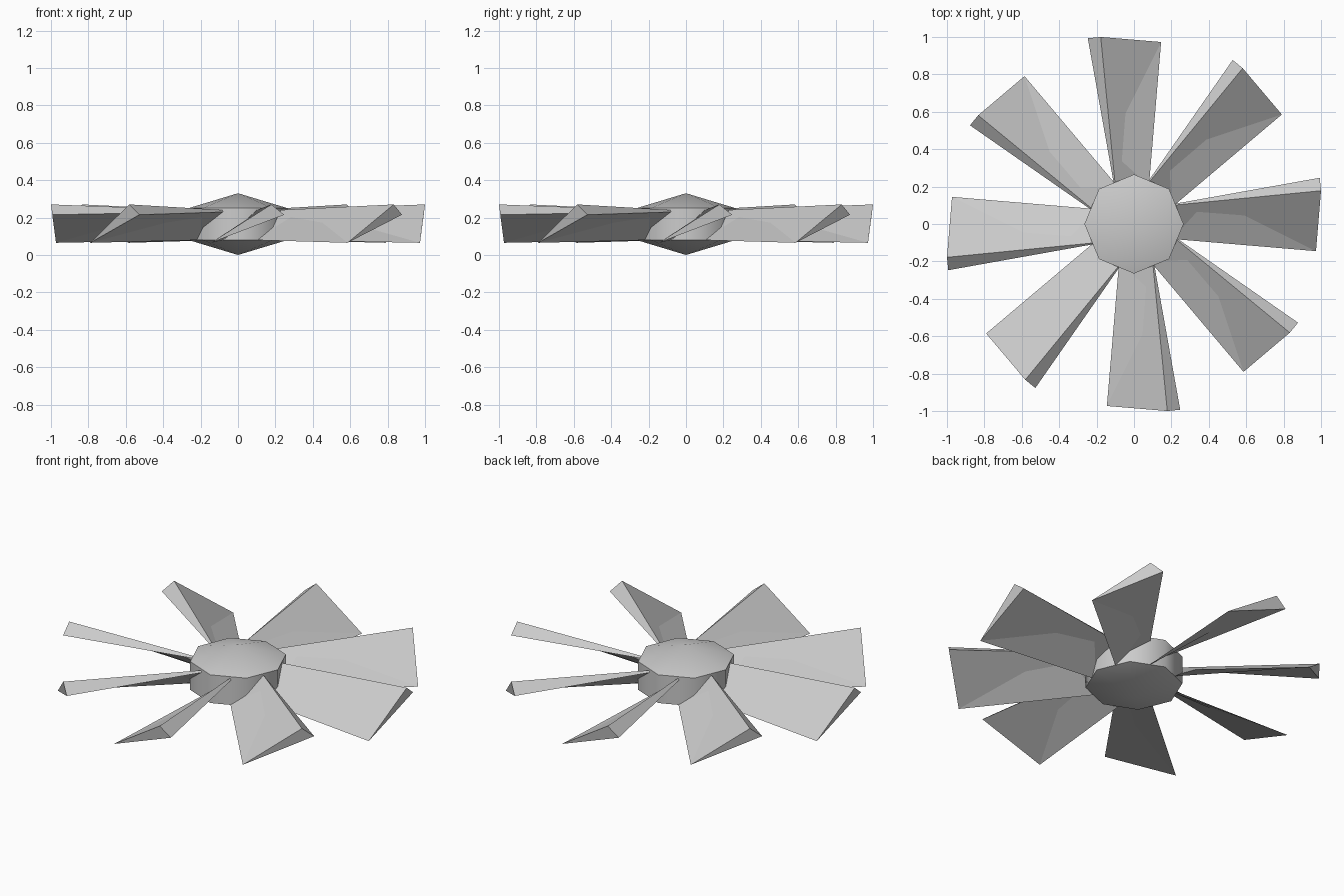
import bpy
import bmesh
from math import pi, radians
from mathutils import Matrix, Vector

cube = bpy.data.objects.get("Cube")
if cube:
    bpy.data.objects.remove(cube, do_unlink=True)

BLADES = 8
HUB_RADIUS = 0.265

grey = bpy.data.materials.new("plain grey")
grey.use_nodes = True
colour = (0.6, 0.6, 0.6, 1)
grey.diffuse_color = colour
grey.node_tree.nodes["Principled BSDF"].inputs["Base Color"].default_value = colour


def add_object(name, bm):
    bmesh.ops.recalc_face_normals(bm, faces=bm.faces[:])
    mesh = bpy.data.meshes.new(name)
    bm.to_mesh(mesh)
    bm.free()
    mesh.materials.append(grey)
    obj = bpy.data.objects.new(name, mesh)
    bpy.context.collection.objects.link(obj)
    return obj


# Hub: octagonal drum with a shallow pointed cap above and below
bm = bmesh.new()
rims = []
for z in (0.08, 0.25):
    rim = bmesh.ops.create_circle(bm, segments=8, radius=HUB_RADIUS,
                                  matrix=Matrix.Translation((0, 0, z)))
    rims.append(rim["verts"])
bmesh.ops.bridge_loops(bm, edges=bm.edges[:])
for rim, tip_z in zip(rims, (0.0, 0.33)):
    tip = bm.verts.new((0, 0, tip_z))
    for edge in [e for e in bm.edges if all(v in rim for v in e.verts)]:
        bm.faces.new((*edge.verts, tip))
hub = add_object("hub", bm)
bpy.ops.object.select_all(action="DESELECT")
hub.select_set(True)
bpy.context.view_layer.objects.active = hub
bpy.ops.object.shade_smooth_by_angle(angle=radians(50))

# Blades: slanted triangular section, widening from the hub to the tip
root = [Vector(p) for p in ((0.235, -0.08, 0.08), (0.235, 0.1, 0.24), (0.24, 0.107, 0.23))]
tip = [Vector(p) for p in ((0.973, -0.145, 0.065), (1.0, 0.178, 0.27), (0.993, 0.247, 0.215))]

for i in range(BLADES):
    bm = bmesh.new()
    turn = Matrix.Rotation(2 * pi * i / BLADES, 3, "Z")
    # The inner end is sunk a little into the hub
    inner = [bm.verts.new(turn @ (r - Vector((0.03, 0, 0)))) for r in root]
    outer = [bm.verts.new(turn @ t) for t in tip]
    bm.faces.new(inner)
    bm.faces.new(outer)
    for a in range(3):
        b = (a + 1) % 3
        bm.faces.new((inner[a], inner[b], outer[b], outer[a]))
    add_object(f"blade_{i + 1}", bm)
